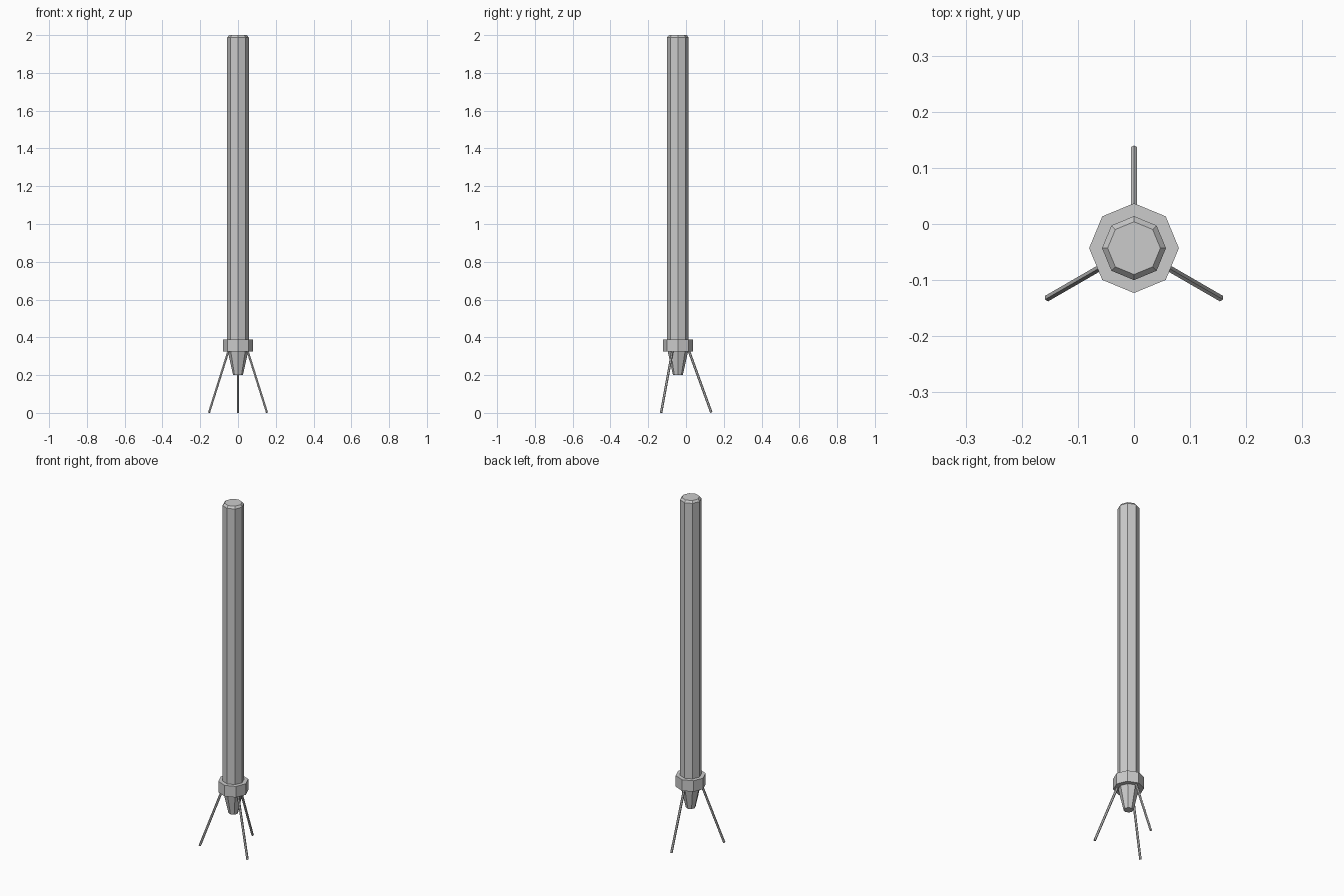
import bpy, bmesh
from math import cos, sin, radians, tau
from mathutils import Vector

if "Cube" in bpy.data.objects:
    bpy.data.objects.remove(bpy.data.objects["Cube"])

AXIS_Y = -0.043  # the body axis sits slightly forward of the origin


def make_object(name, rings, closed_sides):
    """Skin a list of equal-sided rings and cap both ends."""
    bm = bmesh.new()
    loops = [[bm.verts.new(p) for p in ring] for ring in rings]
    for a, b in zip(loops, loops[1:]):
        for i in range(closed_sides):
            j = (i + 1) % closed_sides
            bm.faces.new((a[i], a[j], b[j], b[i]))
    bm.faces.new(loops[0][::-1])
    bm.faces.new(loops[-1])
    bmesh.ops.recalc_face_normals(bm, faces=bm.faces)
    mesh = bpy.data.meshes.new(name)
    bm.to_mesh(mesh)
    bm.free()
    obj = bpy.data.objects.new(name, mesh)
    bpy.context.collection.objects.link(obj)
    return obj


def turned(name, profile, sides=8):
    """Octagonal part from a (radius, height) profile, corners on the axes."""
    rings = [[(r * cos(tau * i / sides), AXIS_Y + r * sin(tau * i / sides), z)
              for i in range(sides)] for r, z in profile]
    return make_object(name, rings, sides)


def rod(name, start, end, side, radius, sides=6):
    """Thin straight rod with square-cut ends."""
    up = (end - start).normalized().cross(side)
    rings = [[c + radius * (side * cos(tau * (i + .5) / sides) + up * sin(tau * (i + .5) / sides))
              for i in range(sides)] for c in (start, end)]
    return make_object(name, rings, sides)


# Main tube with chamfered top
turned("tube", [(0.057, 0.33), (0.057, 1.988), (0.047, 2.0)])
# Collar around the lower end
turned("collar", [(0.08, 0.325), (0.08, 0.389)])
# Tapered tip under the collar
turned("tip", [(0.026, 0.2), (0.055, 0.33)])

# Three splayed legs
for name, angle in (("back_leg", 90), ("left_leg", 210), ("right_leg", 330)):
    a = radians(angle)
    out = Vector((cos(a), sin(a), 0))
    side = Vector((-sin(a), cos(a), 0))
    base = Vector((0, AXIS_Y, 0))
    rod(name, base + out * 0.056 + Vector((0, 0, 0.335)),
        base + out * 0.177 + Vector((0, 0, 0.002)), side, 0.0065)
